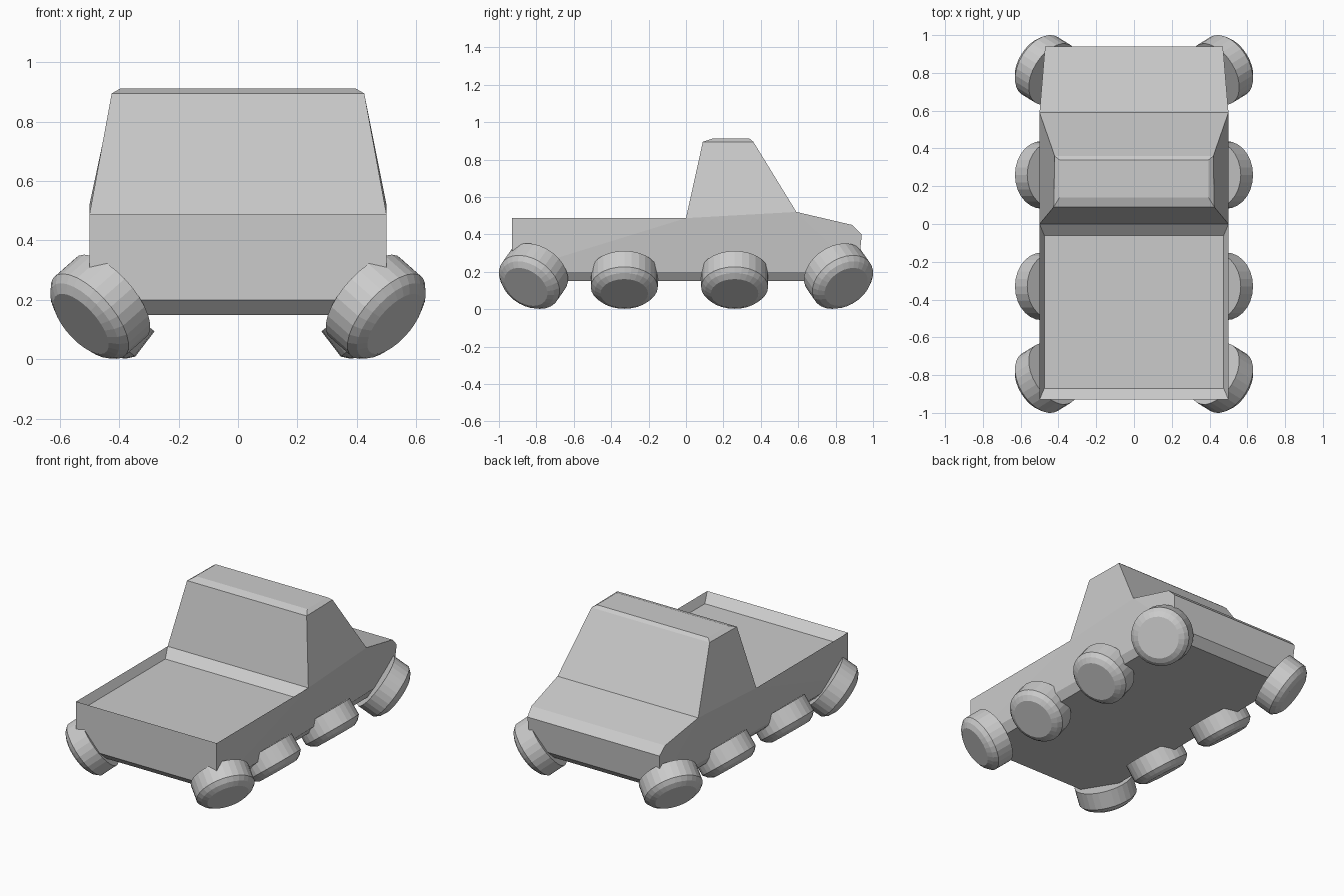
import bpy, bmesh, math
from mathutils import Vector

if "Cube" in bpy.data.objects:
    bpy.data.objects.remove(bpy.data.objects["Cube"])


def finish(bm, name):
    bmesh.ops.remove_doubles(bm, verts=bm.verts, dist=1e-5)
    bmesh.ops.recalc_face_normals(bm, faces=bm.faces)
    mesh = bpy.data.meshes.new(name)
    bm.to_mesh(mesh)
    bm.free()
    ob = bpy.data.objects.new(name, mesh)
    bpy.context.collection.objects.link(ob)
    return ob


def shell(bm, pts, across, sides):
    """pts: (y, z, half width). across: index pairs spanned left to right; sides: mirrored faces."""
    L = [bm.verts.new((-w, y, z)) for y, z, w in pts]
    R = [bm.verts.new((w, y, z)) for y, z, w in pts]
    for a, b in across:
        bm.faces.new((L[a], L[b], R[b], R[a]))
    for s in sides:
        bm.faces.new([L[i] for i in s])
        bm.faces.new([R[i] for i in reversed(s)])


# lower body, sunken cargo bed, sloped cab (one closed skin)
bm = bmesh.new()
body = [(-.93, .20, .5), (-.93, .487, .5), (0, .487, .5), (.59, .52, .5),
        (.89, .45, .475), (.94, .40, .47), (.92, .20, .46),   # tail, top, nose
        (.87, .15, .44), (-.88, .15, .45),                    # underside
        (-.87, .435, .475), (-.06, .435, .475)]               # bed floor
shell(bm, body,
      [(0, 1), (1, 9), (9, 10), (10, 2), (3, 4), (4, 5), (5, 6), (6, 7), (7, 8), (8, 0)],
      [(0, 1, 2), (0, 2, 3, 6), (3, 4, 5, 6), (0, 6, 7, 8), (1, 9, 10, 2)])
cab = [(0, .487, .5), (.09, .895, .425), (.14, .912, .395),
       (.34, .912, .395), (.36, .895, .42), (.59, .52, .5)]
shell(bm, cab, [(i, i + 1) for i in range(5)], [(0, 1, 4, 5), (1, 2, 3, 4)])
finish(bm, "truck_body")

# wheels: tread, rounded outer shoulder, flat faces
TIRE = [(-.107, .179), (0, .179), (.025, .158), (.043, .127)]
SIDES = 28


def wheel(name, centre, axis):
    bm = bmesh.new()
    q = Vector(axis).normalized().to_track_quat('Z', 'Y')
    c = Vector(centre)
    rings = []
    for h, r in TIRE:
        rings.append([bm.verts.new(c + q @ Vector((r * math.cos(t), r * math.sin(t), h)))
                      for t in (2 * math.pi * i / SIDES for i in range(SIDES))])
    for a, b in zip(rings, rings[1:]):
        for i in range(SIDES):
            j = (i + 1) % SIDES
            bm.faces.new((a[i], a[j], b[j], b[i]))
    bm.faces.new(rings[0])
    bm.faces.new(rings[-1])
    finish(bm, name)


for sx, side in ((-1, "left"), (1, "right")):
    # middle wheels splay out and down
    for y, pos in ((-.33, "rear_middle"), (.26, "front_middle")):
        wheel(f"wheel_{pos}_{side}", (sx * .488, y, .118), (sx * .607, 0, -.795))
    # corner wheels also turn toward the ends
    for sy, pos in ((-1, "rear"), (1, "front")):
        wheel(f"wheel_{pos}_{side}", (sx * .499, sy * .838, .145), (sx * .68, sy * .42, -.6))
